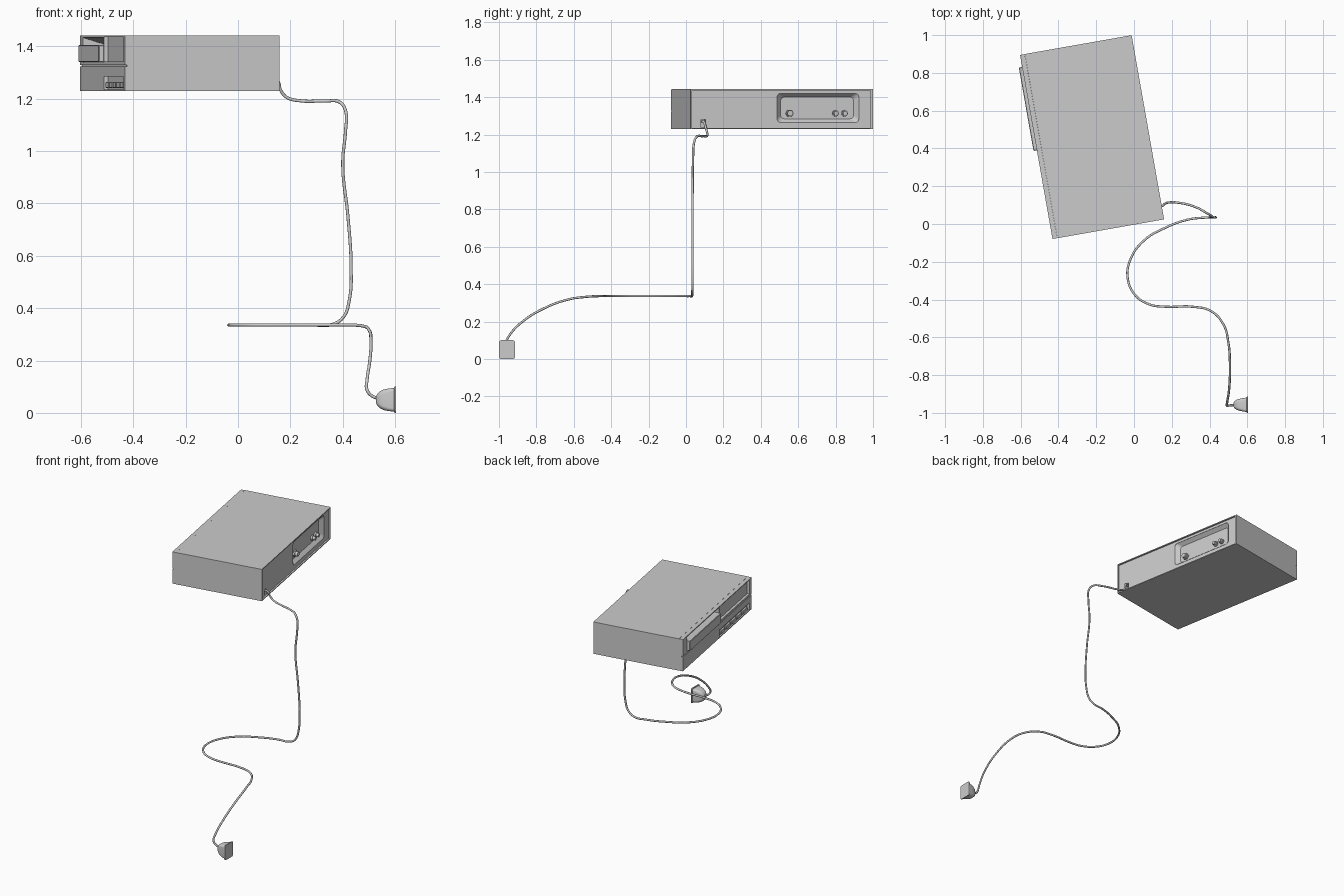
import bpy, bmesh
from math import sin, cos, pi, radians
from mathutils import Matrix, Vector

if "Cube" in bpy.data.objects:
    bpy.data.objects.remove(bpy.data.objects["Cube"])

# Recorder frame: turned 10 degrees, local -x is the control face, +x the rear
BOX = Matrix.Translation((-0.222, 0.46, 0)) @ Matrix.Rotation(radians(10), 4, 'Z')
Z0, Z1 = 1.229, 1.442


def finish(name, bm, mat=Matrix()):
    bmesh.ops.recalc_face_normals(bm, faces=bm.faces)
    bm.transform(mat)
    me = bpy.data.meshes.new(name)
    bm.to_mesh(me)
    bm.free()
    ob = bpy.data.objects.new(name, me)
    bpy.context.collection.objects.link(ob)
    return ob


def activate(ob):
    bpy.ops.object.select_all(action='DESELECT')
    ob.select_set(True)
    bpy.context.view_layer.objects.active = ob


def smooth(ob, deg=35):
    activate(ob)
    bpy.ops.object.shade_smooth_by_angle(angle=radians(deg))


def box(name, x, y, z, bevel=0):
    bm = bmesh.new()
    bmesh.ops.create_cube(bm, size=1)
    for v in bm.verts:
        v.co = [(a[0] + a[1]) / 2 + c * (a[1] - a[0]) for a, c in zip((x, y, z), v.co)]
    if bevel:
        bmesh.ops.bevel(bm, geom=bm.edges[:], offset=bevel, segments=1, affect='EDGES')
    return finish(name, bm, BOX)


def loft(name, sections, centre, mat=BOX, seg=6):
    """Rounded rectangles (x, half_y, half_z, radius) skinned along x."""
    bm = bmesh.new()
    rings = []
    for x, hy, hz, r in sections:
        ring = []
        for q, (sy, sz) in enumerate(((1, 1), (-1, 1), (-1, -1), (1, -1))):
            for i in range(seg + 1):
                a = q * pi / 2 + i / seg * pi / 2
                ring.append(bm.verts.new((x, centre[0] + sy * (hy - r) + r * cos(a),
                                          centre[1] + sz * (hz - r) + r * sin(a))))
        rings.append(ring)
    n = len(rings[0])
    for a, b in zip(rings, rings[1:]):
        for i in range(n):
            bm.faces.new((a[i], a[(i + 1) % n], b[(i + 1) % n], b[i]))
    bm.faces.new(rings[0])
    bm.faces.new(rings[-1])
    return finish(name, bm, mat)


def cylinder(name, x0, x1, y, z, r, sides):
    bm = bmesh.new()
    bmesh.ops.create_cone(bm, cap_ends=True, segments=sides, radius1=r, radius2=r, depth=x1 - x0)
    bm.transform(Matrix.Translation(((x0 + x1) / 2, y, z)) @ Matrix.Rotation(pi / 2, 4, 'Y'))
    return finish(name, bm, BOX)


def cut(targets, cutter):
    cutter.hide_render = True
    for t in targets:
        m = t.modifiers.new('cut', 'BOOLEAN')
        m.operation, m.solver, m.object = 'DIFFERENCE', 'EXACT', cutter
        activate(t)
        bpy.ops.object.modifier_apply(modifier=m.name)
    bpy.data.objects.remove(cutter)


# Case and front bezel
case = box('case', (-0.274, 0.30), (-0.495, 0.495), (Z0, Z1))
bezel = box('front_bezel', (-0.30, -0.2745), (-0.4945, 0.4945), (Z0 + 0.0005, Z1 - 0.0005))

# Inset rear panel, connector recess and cord notch
cut([case], box('c', (0.29, 0.32), (-0.488, 0.483), (Z0 + 0.006, Z1 - 0.006)))
cut([case], loft('c', [(0.31, 0.222, 0.078, 0.02), (0.289, 0.222, 0.078, 0.02),
                       (0.265, 0.198, 0.058, 0.02)], (0.198, 1.342)))
cut([case], box('c', (0.26, 0.32), (-0.438, -0.412), (1.238, 1.28)))

# Control face: cassette slot, display window, button recess, dividing groove
cut([case, bezel], box('c', (-0.32, -0.12), (-0.022, 0.435), (1.338, 1.434)))
cut([bezel], box('c', (-0.32, -0.284), (-0.465, -0.032), (1.342, 1.436)))
cut([bezel], box('c', (-0.32, -0.284), (-0.465, -0.032), (1.236, 1.284)))
cut([bezel], box('c', (-0.32, -0.292), (-0.51, 0.51), (1.323, 1.329)))

# Cassette and raised slot flap
box('cassette', (-0.318, -0.13), (-0.018, 0.43), (1.340, 1.406), 0.003)
bm = bmesh.new()
side = ((-0.298, 1.433), (-0.292, 1.4335), (-0.215, 1.411), (-0.221, 1.409))
ends = [[bm.verts.new((x, y, z)) for x, z in side] for y in (-0.02, 0.433)]
for i in range(4):
    j = (i + 1) % 4
    bm.faces.new((ends[0][i], ends[0][j], ends[1][j], ends[1][i]))
for e in ends:
    bm.faces.new(e)
finish('slot_flap', bm, BOX)

# Row of buttons
for i in range(5):
    y = -0.44 + i * 0.08
    box(f'button_{i + 1}', (-0.298, -0.283), (y, y + 0.065), (1.241, 1.264), 0.002)

# Rear connectors
for i, (y, r) in enumerate(((0.048, 0.022), (0.297, 0.017), (0.346, 0.017))):
    cylinder(f'connector_nut_{i + 1}', 0.263, 0.275, y, 1.313, r, 6 if i == 0 else 16)
    smooth(cylinder(f'connector_pin_{i + 1}', 0.263, 0.292, y, 1.313, r * 0.7, 16))

# Power cord
path = [(0.125, 0.088, 1.27), (0.152, 0.097, 1.265), (0.162, 0.106, 1.235), (0.185, 0.114, 1.206),
        (0.24, 0.112, 1.192), (0.33, 0.088, 1.191), (0.39, 0.055, 1.186), (0.412, 0.042, 1.15),
        (0.411, 0.038, 1.08), (0.40, 0.036, 0.95), (0.42, 0.035, 0.75), (0.432, 0.035, 0.56),
        (0.425, 0.035, 0.43), (0.402, 0.034, 0.365), (0.36, 0.033, 0.338), (0.28, 0.022, 0.336),
        (0.17, -0.018, 0.336), (0.05, -0.09, 0.336), (-0.02, -0.19, 0.336), (-0.033, -0.29, 0.336),
        (0.005, -0.375, 0.336), (0.08, -0.425, 0.336), (0.17, -0.438, 0.336), (0.31, -0.438, 0.336),
        (0.41, -0.462, 0.336), (0.475, -0.535, 0.332), (0.50, -0.63, 0.318), (0.508, -0.76, 0.27),
        (0.503, -0.88, 0.195), (0.493, -0.945, 0.125), (0.492, -0.962, 0.09),
        (0.51, -0.96, 0.066), (0.55, -0.957, 0.052)]
cu = bpy.data.curves.new('power_cord', 'CURVE')
cu.dimensions = '3D'
cu.bevel_depth, cu.bevel_resolution, cu.resolution_u = 0.0062, 2, 6
cu.use_fill_caps = True
sp = cu.splines.new('BEZIER')
sp.bezier_points.add(len(path) - 1)
for p, co in zip(sp.bezier_points, path):
    p.co = co
    p.handle_left_type = p.handle_right_type = 'AUTO'
cord = bpy.data.objects.new('power_cord', cu)
bpy.context.collection.objects.link(cord)
activate(cord)
bpy.ops.object.convert(target='MESH')
smooth(bpy.context.view_layer.objects.active, 60)

# Wall plug: domed body flaring to a flat flange
plug = loft('wall_plug', [(0.528, 0.012, 0.014, 0.01), (0.532, 0.019, 0.022, 0.014),
                          (0.542, 0.026, 0.032, 0.016), (0.556, 0.031, 0.039, 0.016),
                          (0.575, 0.035, 0.043, 0.014), (0.596, 0.038, 0.045, 0.012),
                          (0.598, 0.043, 0.05, 0.012), (0.604, 0.043, 0.05, 0.012)],
            (-0.957, 0.05), Matrix())
smooth(plug, 40)
